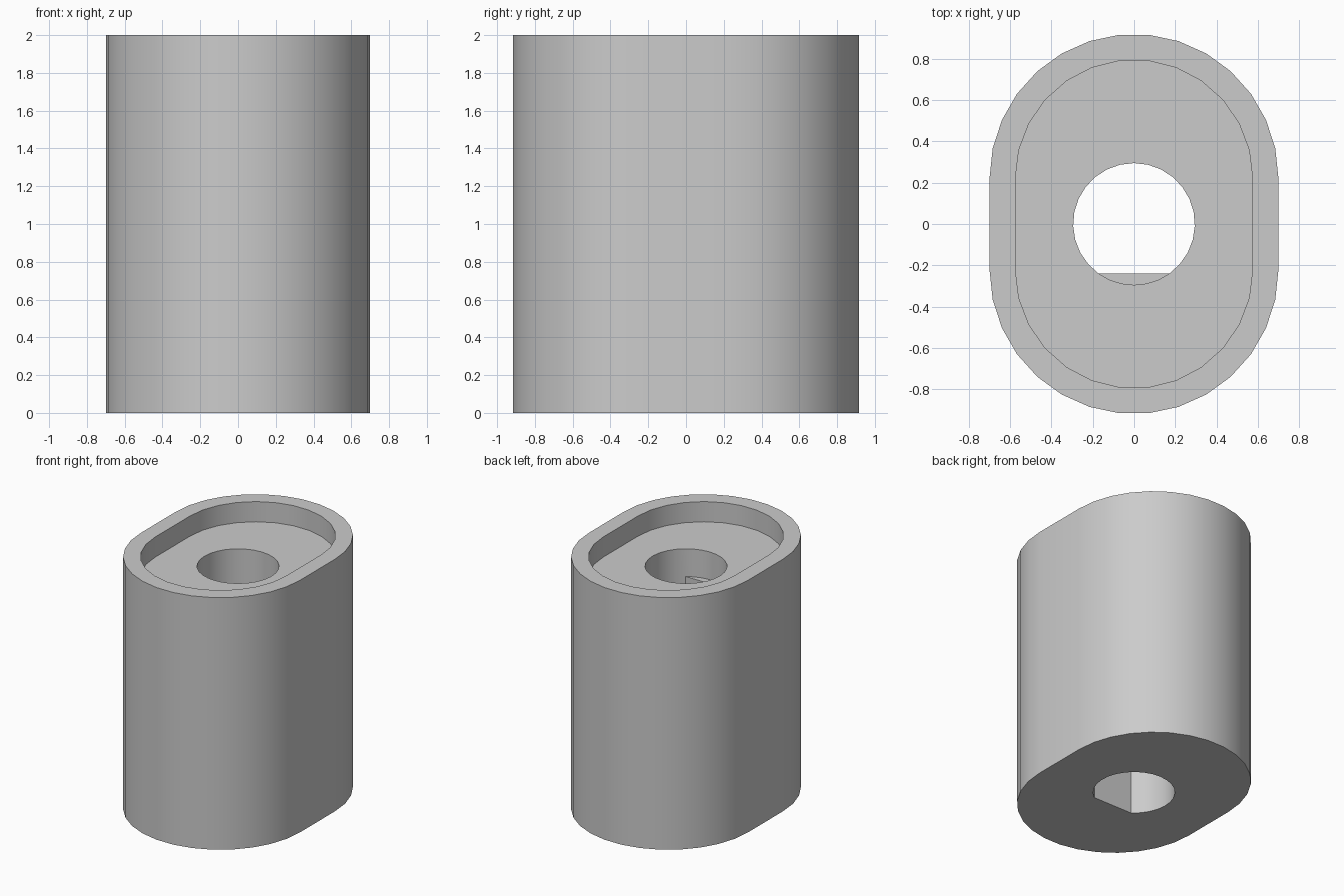
import bpy
import bmesh
from math import pi, sin, cos, asin, radians

cube = bpy.data.objects.get("Cube")
if cube:
    bpy.data.objects.remove(cube, do_unlink=True)

HEIGHT = 2.0
POCKET_Z = 1.84      # floor of the recess in the top
SHELF_Z = 1.62       # top of the flat inside the bore
BORE_R = 0.295
FLAT_Y = -0.24

grey = bpy.data.materials.new("plain_grey")
grey.use_nodes = True
colour = (0.6, 0.6, 0.6, 1)
grey.diffuse_color = colour
grey.node_tree.nodes["Principled BSDF"].inputs["Base Color"].default_value = colour

bm = bmesh.new()


def arc(radius, start, end, steps, cy=0.0):
    angles = [start + (end - start) * i / steps for i in range(steps + 1)]
    return [(radius * cos(a), cy + radius * sin(a)) for a in angles]


def oblong(radius, steps, offset=0.22):
    return arc(radius, 0, pi, steps, offset) + arc(radius, pi, 2 * pi, steps, -offset)


def loop(points, z):
    return [bm.verts.new((x, y, z)) for x, y in points]


def wall(lower, upper):
    n = len(lower)
    for i in range(n):
        j = (i + 1) % n
        bm.faces.new((lower[i], lower[j], upper[j], upper[i]))


def flat_ring(outer, inner):
    edges = []
    for ring in (outer, inner):
        for a, b in zip(ring, ring[1:] + ring[:1]):
            edges.append(bm.edges.get((a, b)) or bm.edges.new((a, b)))
    bmesh.ops.triangle_fill(bm, use_beauty=True, edges=edges)


# Outer oblong wall
outer_low = loop(oblong(0.70, 15), 0)
outer_top = loop(oblong(0.70, 15), HEIGHT)
wall(outer_low, outer_top)

# Recess in the top
rim = loop(oblong(0.575, 13), HEIGHT)
floor = loop(oblong(0.575, 13), POCKET_Z)
wall(floor, rim)

# Round bore, changing to a D shape below the shelf
dip = asin(FLAT_Y / BORE_R)
major = arc(BORE_R, dip, pi - dip, 22)
minor = arc(BORE_R, pi - dip, 2 * pi + dip, 6)
circle = major + minor[1:-1]
bore_top = loop(circle, POCKET_Z)
bore_mid = loop(circle, SHELF_Z)
d_mid = bore_mid[:len(major)]
d_low = loop(major, 0)
wall(bore_mid, bore_top)
wall(d_low, d_mid)
bm.faces.new(bore_mid[len(major) - 1:] + bore_mid[:1])

# Flat faces: rim, recess floor and underside
flat_ring(outer_top, rim)
flat_ring(floor, bore_top)
flat_ring(outer_low, d_low)

bmesh.ops.recalc_face_normals(bm, faces=bm.faces[:])
bmesh.ops.dissolve_limit(bm, angle_limit=radians(0.5), verts=bm.verts[:], edges=bm.edges[:])
mesh = bpy.data.meshes.new("oblong_sleeve")
bm.to_mesh(mesh)
bm.free()
mesh.materials.append(grey)

body = bpy.data.objects.new("oblong_sleeve", mesh)
bpy.context.collection.objects.link(body)
bpy.ops.object.select_all(action='DESELECT')
body.select_set(True)
bpy.context.view_layer.objects.active = body
bpy.ops.object.shade_smooth_by_angle(angle=radians(30))
